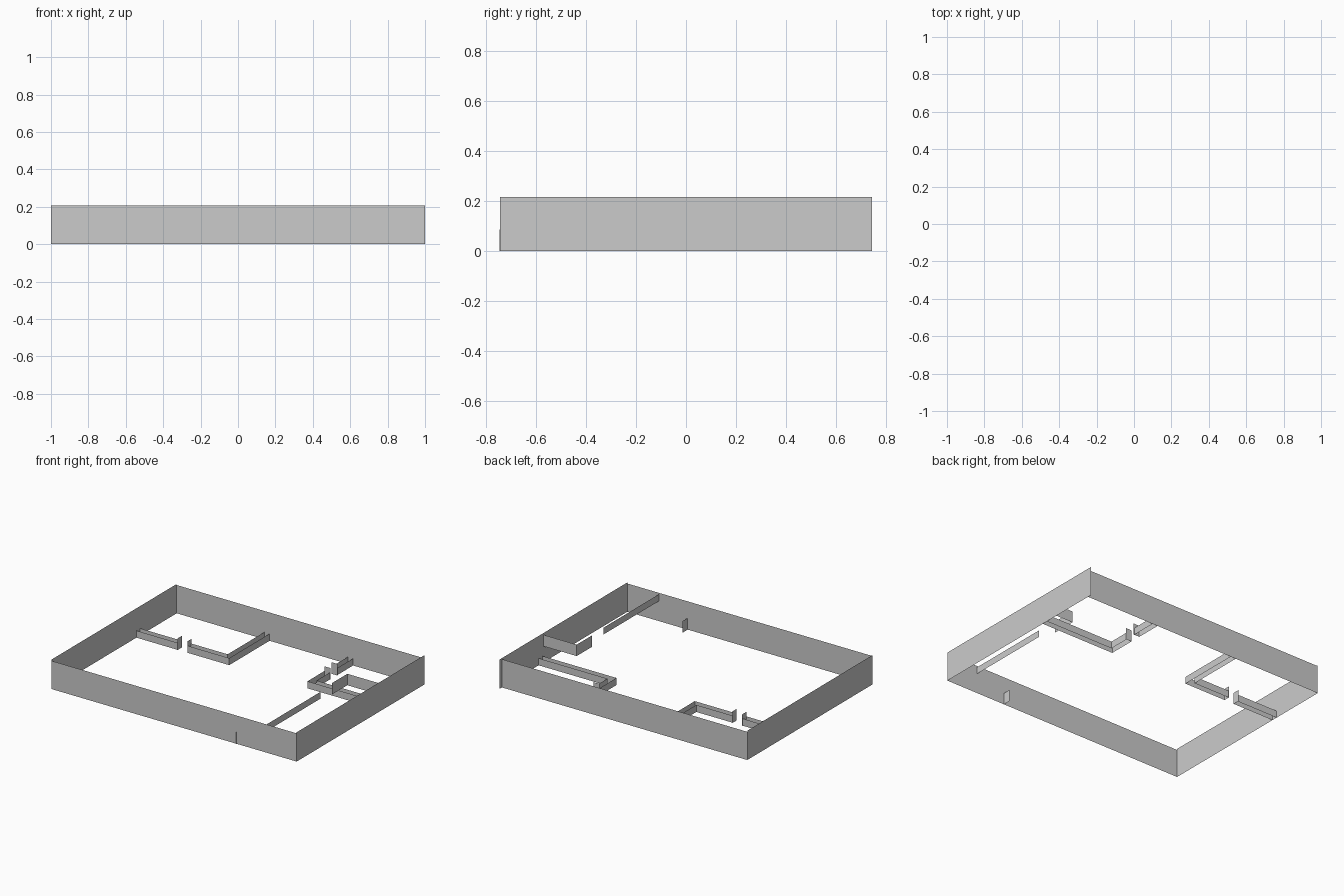
import bpy

if "Cube" in bpy.data.objects:
    bpy.data.objects.remove(bpy.data.objects["Cube"])

def strip(name, path, z0, z1):
    """Thin upright sheet following a floor path."""
    n = len(path)
    verts = [(x, y, z0) for x, y in path] + [(x, y, z1) for x, y in path]
    faces = [(i, i + 1, n + i + 1, n + i) for i in range(n - 1)]
    mesh = bpy.data.meshes.new(name)
    mesh.from_pydata(verts, [], faces)
    ob = bpy.data.objects.new(name, mesh)
    bpy.context.collection.objects.link(ob)
    return ob

F, B = -0.745, 0.715      # front and back wall positions
T = 0.043                 # partition thickness
SKIRT, JAMB = 0.052, 0.085

# Outer walls
strip("front_wall", [(-1, F), (1, F)], 0, 0.208)
strip("back_wall", [(-1, B), (1, B)], 0, 0.208)
strip("left_wall", [(-1, F), (-1, B)], 0, 0.216)
strip("right_wall", [(1, F), (1, 0.745)], 0, 0.216)

# Left room: skirting on both faces of the partition, split by a doorway
x, y, d0, d1 = -0.243, 0.245, -0.663, -0.583
for side, o in (("outer", 0), ("inner", T)):
    strip("left_room_skirting_a_" + side, [(-1, y + o), (d0, y + o)], 0, SKIRT)
    strip("left_room_skirting_b_" + side,
          [(d1, y + o), (x - o, y + o), (x - o, B)], 0, SKIRT)
for d in (d0, d1):
    strip("left_room_door_jamb", [(d, y), (d, y + T + 0.005)], 0, JAMB)

# Right room: same, with the doorway in its left side
x, y, d0, d1 = 0.395, 0.245, 0.445, 0.525
for side, o in (("outer", 0), ("inner", T)):
    strip("right_room_skirting_a_" + side,
          [(1, y + o), (x + o, y + o), (x + o, d0)], 0, SKIRT)
    strip("right_room_skirting_b_" + side, [(x + o, d1), (x + o, B)], 0, SKIRT)
for d in (d0, d1):
    strip("right_room_door_jamb", [(x, d), (x + T + 0.005, d)], 0, JAMB)

# Entrance jamb at the front wall
strip("entrance_jamb", [(0.508, F - 0.002), (0.508, F + 0.06)], 0, JAMB)

# Raised strips near the right wall
strip("high_trim", [(0.742, F), (0.742, -0.10)], 0.148, 0.198)
strip("upper_panel", [(0.73, 0.05), (0.73, 0.23), (1, 0.23)], 0.118, 0.202)
